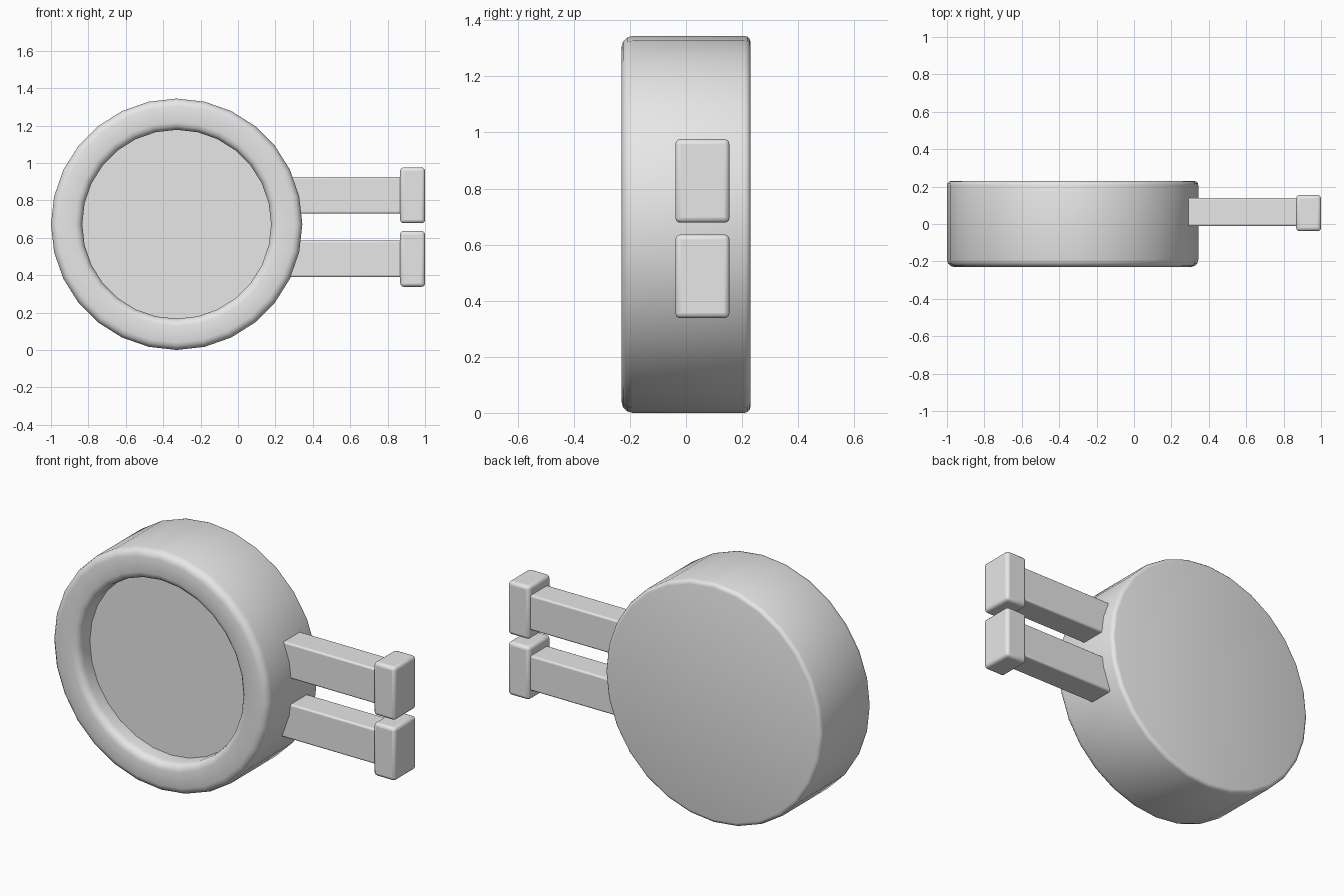
import bpy, bmesh, math

default = bpy.data.objects.get("Cube")
if default:
    bpy.data.objects.remove(default, do_unlink=True)

GREY = (0.8, 0.8, 0.8, 1.0)
grey = bpy.data.materials.new("plain_grey")
grey.use_nodes = True
grey.diffuse_color = GREY
grey.node_tree.nodes["Principled BSDF"].inputs["Base Color"].default_value = GREY


def add_object(name, bm, location):
    bmesh.ops.recalc_face_normals(bm, faces=bm.faces[:])
    mesh = bpy.data.meshes.new(name)
    bm.to_mesh(mesh)
    bm.free()
    mesh.materials.append(grey)
    obj = bpy.data.objects.new(name, mesh)
    bpy.context.collection.objects.link(obj)
    obj.location = location
    return obj


def smooth(obj):
    bpy.ops.object.select_all(action="DESELECT")
    obj.select_set(True)
    bpy.context.view_layer.objects.active = obj
    bpy.ops.object.shade_smooth_by_angle(angle=math.radians(35))


def corner(r, y, size, start, steps=3):
    """Rounded profile corner: quarter arc about (r, y), turning clockwise."""
    angles = [math.radians(start - 90 * i / steps) for i in range(steps + 1)]
    return [(r + size * math.cos(a), y + size * math.sin(a)) for a in angles]


def lathe(name, profile, sides, location):
    """Spin a (radius, y) profile about the y axis and cap both ends."""
    bm = bmesh.new()
    rings = []
    for r, y in profile:
        turns = [2 * math.pi * i / sides for i in range(sides)]
        rings.append([bm.verts.new((r * math.cos(t), y, r * math.sin(t))) for t in turns])
    for a, b in zip(rings, rings[1:]):
        for i in range(sides):
            j = (i + 1) % sides
            bm.faces.new((a[i], a[j], b[j], b[i]))
    bm.faces.new(rings[0])
    bm.faces.new(rings[-1])
    obj = add_object(name, bm, location)
    smooth(obj)


def box(name, x, y, z, bevel):
    """Box between (min, max) pairs with softened edges."""
    spans = (x, y, z)
    bm = bmesh.new()
    bmesh.ops.create_cube(bm, size=1)
    bmesh.ops.scale(bm, vec=[hi - lo for lo, hi in spans], verts=bm.verts[:])
    obj = add_object(name, bm, [(lo + hi) / 2 for lo, hi in spans])
    mod = obj.modifiers.new("soft_edges", "BEVEL")
    mod.width = bevel
    mod.segments = 3
    smooth(obj)


# Drum with rounded rim and recessed front disc
RADIUS, INNER, HALF, DISC_Y = 0.672, 0.505, 0.23, -0.125
FRONT, BACK = 0.04, 0.022
profile = corner(RADIUS - BACK, HALF - BACK, BACK, 90)
profile += corner(RADIUS - FRONT, -HALF + FRONT, FRONT, 0)
profile += corner(INNER + FRONT, -HALF + FRONT, FRONT, 270)
profile.append((INNER, DISC_Y))
lathe("drum", profile, 28, (-0.328, 0, RADIUS))

# Two arms with end blocks
for label, z in (("upper", 0.827), ("lower", 0.487)):
    box(label + "_arm", (0.1, 0.9), (-0.012, 0.14), (z - 0.098, z + 0.098), 0.01)
    box(label + "_end_block", (0.867, 1.0), (-0.038, 0.155), (z - 0.149, z + 0.149), 0.018)
